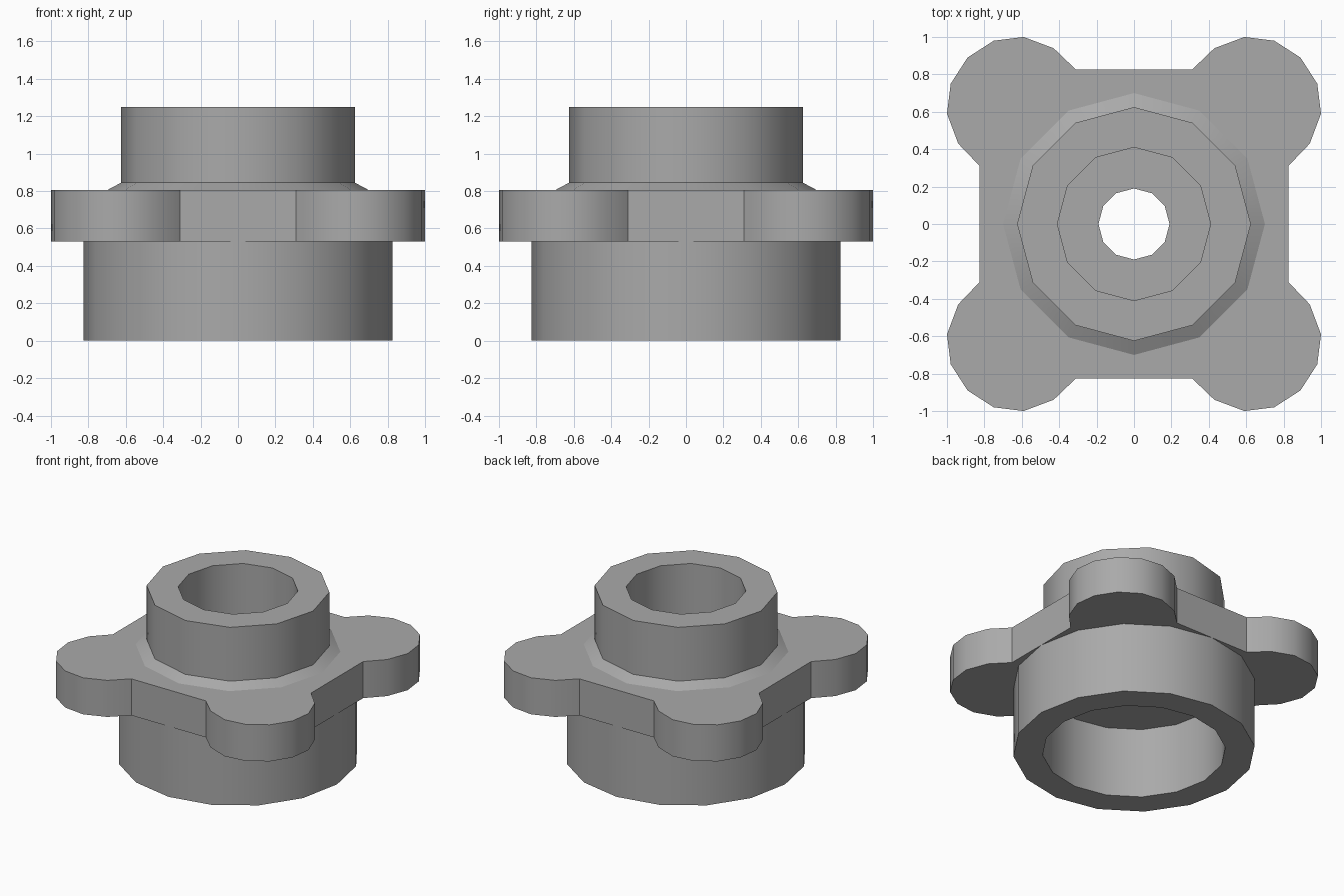
import bpy
import bmesh
from math import cos, sin, pi, radians

cube = bpy.data.objects.get("Cube")
if cube:
    bpy.data.objects.remove(cube)

grey = bpy.data.materials.new("plain_grey")
grey.use_nodes = True
colour = (0.4, 0.4, 0.4, 1)
grey.diffuse_color = colour
grey.node_tree.nodes["Principled BSDF"].inputs["Base Color"].default_value = colour

FLANGE_BOTTOM, FLANGE_TOP = 0.53, 0.805
HOLE_RADIUS, COLLAR_RADIUS = 0.19, 0.70
HUB_SIDES, BASE_SIDES = 12, 16


def finish(bm, name):
    mesh = bpy.data.meshes.new(name)
    bm.to_mesh(mesh)
    bm.free()
    mesh.materials.append(grey)
    obj = bpy.data.objects.new(name, mesh)
    bpy.context.collection.objects.link(obj)
    bpy.ops.object.select_all(action="DESELECT")
    obj.select_set(True)
    bpy.context.view_layer.objects.active = obj
    bpy.ops.object.shade_smooth_by_angle(angle=radians(35))
    return obj


def ring(bm, radius, z, sides):
    return [bm.verts.new((radius * cos(2 * pi * i / sides),
                          radius * sin(2 * pi * i / sides), z))
            for i in range(sides)]


def wall(bm, low, high):
    n = len(low)
    for i in range(n):
        j = (i + 1) % n
        bm.faces.new((low[i], low[j], high[j], high[i]))


def lathe(name, profile, sides):
    bm = bmesh.new()
    rings = [ring(bm, r, z, sides) for r, z in profile]
    for low, high in zip(rings, rings[1:]):
        wall(bm, low, high)
    return finish(bm, name)


def holed_cap(bm, outline, hole, direction):
    edges = []
    for loop in (outline, hole):
        for a, b in zip(loop, loop[1:] + loop[:1]):
            edges.append(bm.edges.get((a, b)) or bm.edges.new((a, b)))
    result = bmesh.ops.triangle_fill(bm, use_beauty=True, use_dissolve=False,
                                     edges=edges)
    for face in result["geom"]:
        if isinstance(face, bmesh.types.BMFace):
            face.normal_update()
            if face.normal.z * direction < 0:
                face.normal_flip()


# Hollow round base, open underneath
lathe("base_tube", [(0.625, FLANGE_BOTTOM), (0.625, 0),
                    (0.825, 0), (0.825, FLANGE_BOTTOM)], BASE_SIDES)

# Upper hub with sloped collar, stepped bore and through hole
lathe("hub", [(COLLAR_RADIUS, FLANGE_TOP), (0.625, 0.845), (0.625, 1.25),
              (0.41, 1.25), (0.41, 0.64), (HOLE_RADIUS, 0.64),
              (HOLE_RADIUS, FLANGE_BOTTOM)], HUB_SIDES)

# Square flange with a rounded lobe at each corner
lobe = [(0.825, 0.31), (0.94, 0.43), (1, 0.59), (0.98, 0.75), (0.89, 0.89),
        (0.75, 0.98), (0.59, 1), (0.43, 0.94), (0.31, 0.825)]
outline = []
for turn in range(4):
    outline += lobe
    lobe = [(-y, x) for x, y in lobe]

bm = bmesh.new()
bottom = [bm.verts.new((x, y, FLANGE_BOTTOM)) for x, y in outline]
top = [bm.verts.new((x, y, FLANGE_TOP)) for x, y in outline]
wall(bm, bottom, top)
holed_cap(bm, top, ring(bm, COLLAR_RADIUS, FLANGE_TOP, HUB_SIDES), 1)
holed_cap(bm, bottom, ring(bm, HOLE_RADIUS, FLANGE_BOTTOM, HUB_SIDES), -1)
finish(bm, "lobed_flange")
